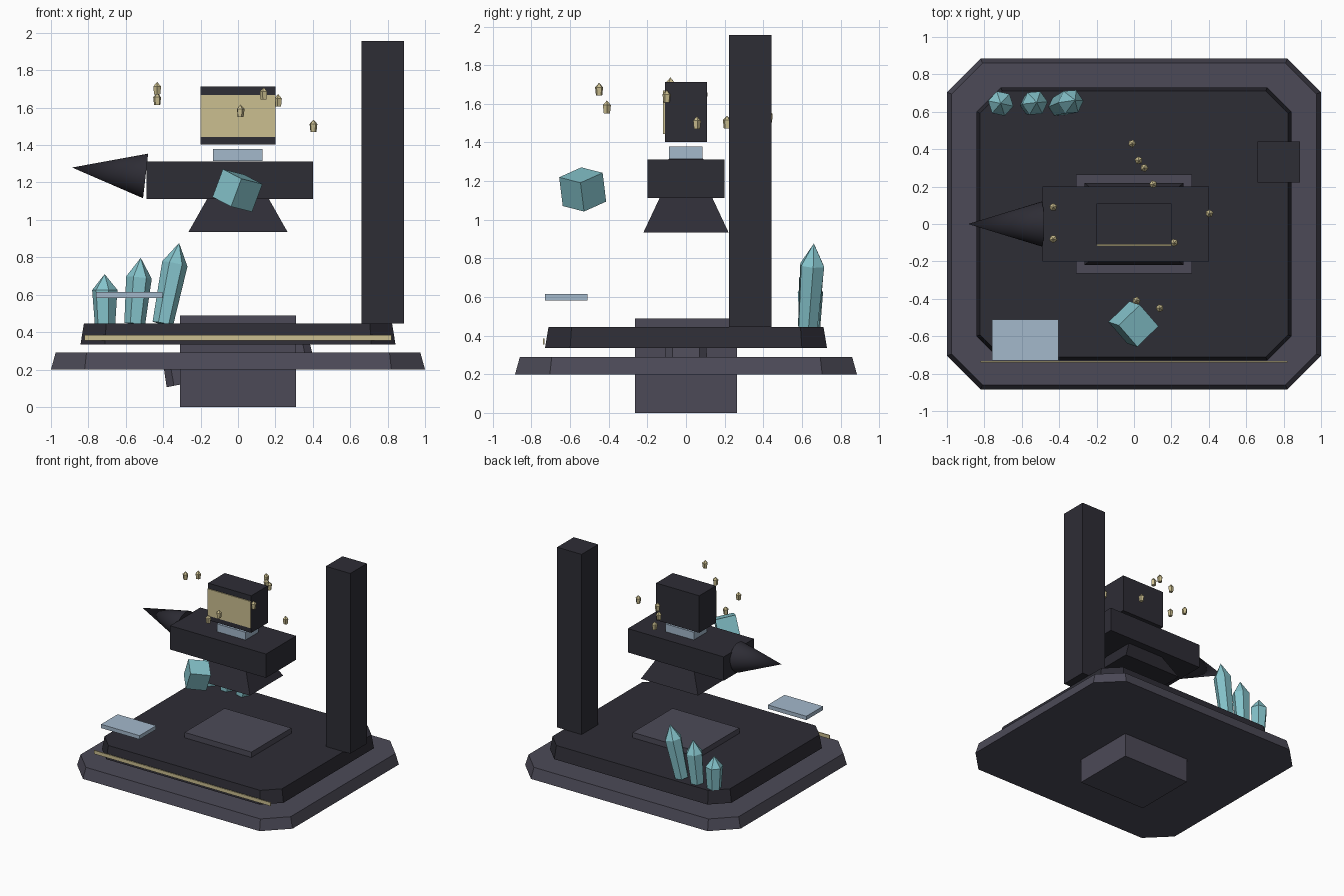
import bpy, bmesh, math
from mathutils import Matrix, Vector

if "Cube" in bpy.data.objects:
    bpy.data.objects.remove(bpy.data.objects["Cube"], do_unlink=True)


def material(name, rgb):
    m = bpy.data.materials.new(name)
    m.use_nodes = True
    m.diffuse_color = (*rgb, 1)
    m.node_tree.nodes["Principled BSDF"].inputs["Base Color"].default_value = (*rgb, 1)
    return m


dark = material("charcoal", (0.027, 0.026, 0.036))
grey = material("slate_grey", (0.072, 0.068, 0.095))
blue = material("pale_blue", (0.37, 0.48, 0.6))
teal = material("crystal_teal", (0.235, 0.55, 0.6))
gold = material("pale_gold", (0.6, 0.52, 0.28))


def finish(name, bm, mat):
    bmesh.ops.recalc_face_normals(bm, faces=bm.faces)
    me = bpy.data.meshes.new(name)
    bm.to_mesh(me)
    bm.free()
    me.materials.append(mat)
    ob = bpy.data.objects.new(name, me)
    bpy.context.collection.objects.link(ob)
    return ob


def loft(name, rings, mat, tip=None):
    """Skin a stack of equal rings, closed by flat caps or by a point."""
    bm = bmesh.new()
    loops = [[bm.verts.new(p) for p in ring] for ring in rings]
    n = len(loops[0])
    bm.faces.new(loops[0])
    for a, b in zip(loops, loops[1:]):
        for i in range(n):
            j = (i + 1) % n
            bm.faces.new((a[i], a[j], b[j], b[i]))
    if tip is None:
        bm.faces.new(loops[-1])
    else:
        top = bm.verts.new(tip)
        for i in range(n):
            bm.faces.new((loops[-1][i], loops[-1][(i + 1) % n], top))
    return finish(name, bm, mat)


def box(name, xs, ys, zs, mat):
    corners = [(xs[0], ys[0]), (xs[1], ys[0]), (xs[1], ys[1]), (xs[0], ys[1])]
    return loft(name, [[(x, y, z) for x, y in corners] for z in zs], mat)


def plate(name, hx, hy, cut, z0, z1, inset, mat):
    """Chamfered slab whose sides lean inwards towards the top."""
    def ring(z, d):
        a, b = hx - d, hy - d
        c = cut - d * 0.6
        return [(a - c, -b, z), (a, c - b, z), (a, b - c, z), (a - c, b, z),
                (c - a, b, z), (-a, b - c, z), (-a, c - b, z), (c - a, -b, z)]
    return loft(name, [ring(z0, 0), ring(z1, inset)], mat)


def crystal(name, base, tip, r0, r1, shoulder, sides, mat, turn=0.0):
    """Pointed prism running from base to tip."""
    base, tip = Vector(base), Vector(tip)
    q = (tip - base).to_track_quat('Z', 'Y')

    def ring(t, r):
        c = base.lerp(tip, t)
        return [c + q @ Vector((r * math.cos(turn + math.tau * i / sides),
                                r * math.sin(turn + math.tau * i / sides), 0))
                for i in range(sides)]
    return loft(name, [ring(0, r0), ring(shoulder, r1)], mat, tip)


# Base: pedestal, two chamfered plates, tilted brace and gold trim
box("pedestal", (-0.31, 0.31), (-0.265, 0.265), (0, 0.49), grey)
plate("lower_plate", 1.0, 0.885, 0.18, 0.2, 0.29, 0.025, grey)
plate("upper_plate", 0.842, 0.73, 0.13, 0.335, 0.445, 0.018, dark)
brace = plate("inner_brace", 0.4, 0.11, 0.04, -0.06, 0.06, 0.005, grey)
brace.location = (0, 0, 0.24)
brace.rotation_euler = (0, -0.19, 0)
box("front_trim", (-0.82, 0.82), (-0.741, -0.733), (0.355, 0.385), gold)

# Pillar and floating tablet
box("pillar", (0.66, 0.887), (0.222, 0.442), (0.445, 1.957), dark)
box("tablet", (-0.76, -0.403), (-0.73, -0.51), (0.583, 0.615), blue)

# Figure: flared skirt, body, neck, head with screen, and spike
loft("skirt", [[(sx * x, sy * y, z) for sx, sy in ((-1, -1), (1, -1), (1, 1), (-1, 1))]
               for x, y, z in ((0.265, 0.22, 0.935), (0.165, 0.137, 1.112))], dark)
box("body", (-0.49, 0.4), (-0.2, 0.2), (1.112, 1.312), dark)
box("neck", (-0.133, 0.132), (-0.088, 0.086), (1.315, 1.38), blue)
box("head", (-0.2, 0.2), (-0.11, 0.11), (1.402, 1.713), dark)
box("screen", (-0.2, 0.2), (-0.118, -0.11), (1.443, 1.668), gold)

axis = Vector((-0.393, 0, 0.045))
bm = bmesh.new()
bmesh.ops.create_cone(bm, cap_ends=True, segments=32, radius1=0.12, radius2=0, depth=axis.length)
bmesh.ops.transform(bm, verts=bm.verts, matrix=Matrix.Translation(Vector((-0.494, 0, 1.235)) + axis / 2)
                    @ axis.to_track_quat('Z', 'Y').to_matrix().to_4x4())
spike = finish("spike", bm, dark)
bpy.context.view_layer.objects.active = spike
spike.select_set(True)
bpy.ops.object.shade_smooth_by_angle(angle=math.radians(40))
spike.select_set(False)

# Floating crystal cube
u = Vector((-0.702, -0.689, 0.177)).normalized()
w = Vector((-0.349, 0.116, -0.932)).normalized()
v = w.cross(u).normalized()
w = u.cross(v)
bm = bmesh.new()
bmesh.ops.create_cube(bm, size=0.16)
bmesh.ops.transform(bm, verts=bm.verts, matrix=Matrix.Translation((-0.003, -0.535, 1.157))
                    @ Matrix((u, v, w)).transposed().to_4x4())
finish("crystal_cube", bm, teal)

# Cluster of standing crystals
for i, (base, tip, s) in enumerate((
        ((-0.711, 0.642, 0.445), (-0.713, 0.645, 0.71), 0.68),
        ((-0.552, 0.638, 0.445), (-0.52, 0.65, 0.797), 0.7),
        ((-0.402, 0.63, 0.445), (-0.315, 0.662, 0.877), 0.74))):
    crystal(f"crystal_{i + 1}", base, tip, 0.056, 0.069, s, 6, teal, 0.25)

# Small hovering lights
for i, (x, y, z) in enumerate((
        (0.138, -0.45, 1.675), (0.013, -0.41, 1.583), (0.215, -0.1, 1.638),
        (0.403, 0.056, 1.502), (-0.432, -0.08, 1.703), (-0.432, 0.09, 1.645),
        (-0.01, 0.43, 1.535), (0.025, 0.34, 1.65), (0.055, 0.3, 1.625), (0.103, 0.212, 1.505))):
    crystal(f"light_{i + 1}", (x, y, z - 0.032), (x, y, z + 0.034), 0.017, 0.022, 0.65, 5, gold, i * 0.7)
